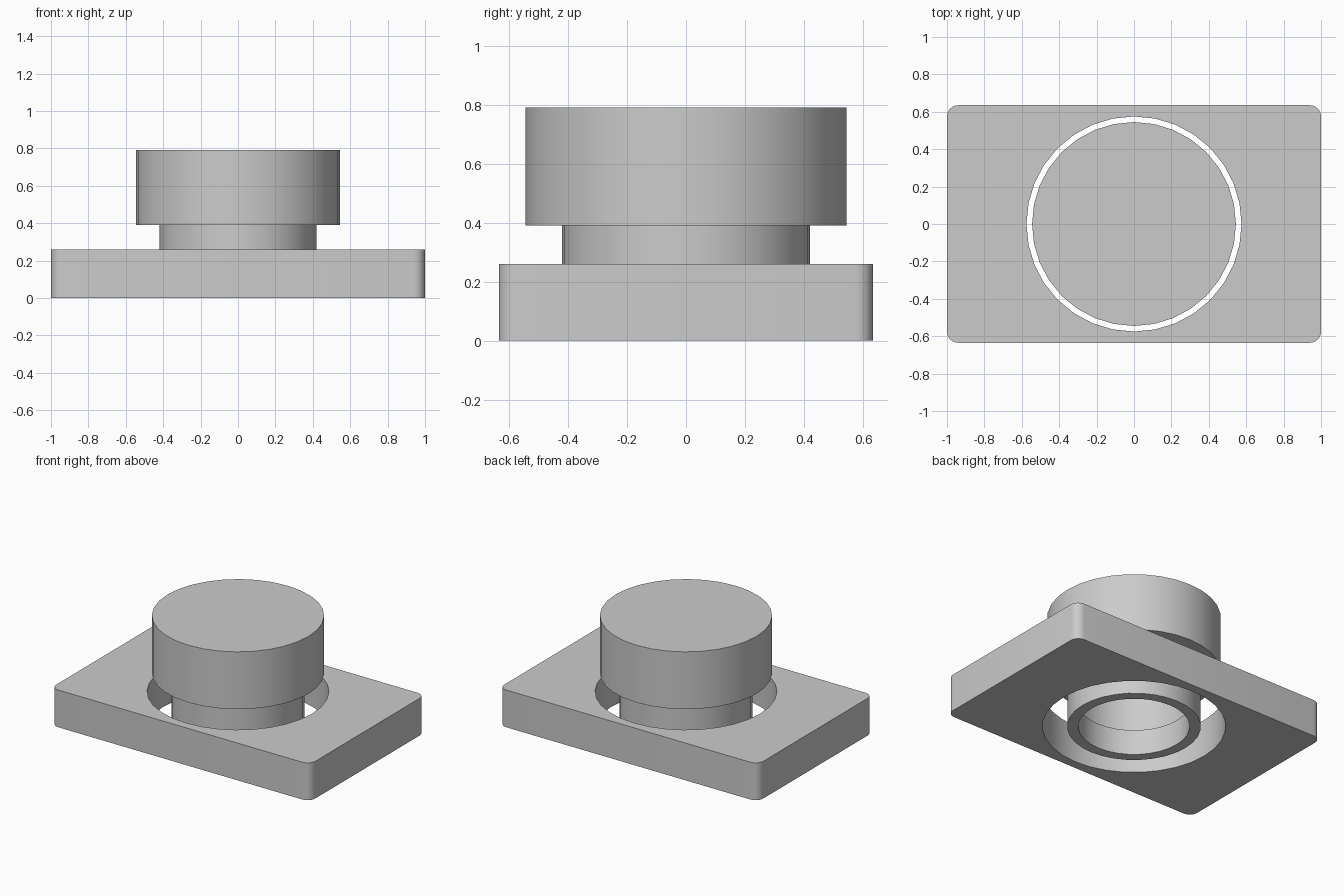
import bpy, bmesh, math

cube = bpy.data.objects.get("Cube")
if cube:
    bpy.data.objects.remove(cube)

SIDES = 32
grey = bpy.data.materials.new("mid grey")
grey.use_nodes = True
colour = (0.6, 0.6, 0.6, 1)
grey.diffuse_color = colour
grey.node_tree.nodes["Principled BSDF"].inputs["Base Color"].default_value = colour


def finish(name, bm):
    """Turn a bmesh into a grey object with smooth curves and sharp edges."""
    bmesh.ops.recalc_face_normals(bm, faces=bm.faces)
    mesh = bpy.data.meshes.new(name)
    bm.to_mesh(mesh)
    bm.free()
    obj = bpy.data.objects.new(name, mesh)
    bpy.context.collection.objects.link(obj)
    mesh.materials.append(grey)
    bpy.ops.object.select_all(action='DESELECT')
    obj.select_set(True)
    bpy.context.view_layer.objects.active = obj
    bpy.ops.object.shade_smooth_by_angle(angle=math.radians(30))
    return obj


def lathe(name, profile):
    """Spin a (radius, height) profile about the z axis."""
    bm = bmesh.new()
    verts = [bm.verts.new((0, r, z)) for r, z in profile]
    edges = [bm.edges.new(pair) for pair in zip(verts, verts[1:])]
    bmesh.ops.spin(bm, geom=verts + edges, axis=(0, 0, 1), cent=(0, 0, 0),
                   angle=math.tau, steps=SIDES, use_duplicate=False)
    bmesh.ops.remove_doubles(bm, verts=bm.verts, dist=0.0005)
    return finish(name, bm)


def base_plate(half_x, half_y, height, corner, hole):
    """Rounded rectangular slab with a round hole through it."""
    bm = bmesh.new()
    outline = []
    for quarter, (sx, sy) in enumerate([(1, 1), (-1, 1), (-1, -1), (1, -1)]):
        for step in range(7):
            a = (quarter + step / 6) * math.pi / 2
            outline.append((sx * (half_x - corner) + corner * math.cos(a),
                            sy * (half_y - corner) + corner * math.sin(a)))
    ring = [(hole * math.sin(math.tau * i / SIDES),
             hole * math.cos(math.tau * i / SIDES)) for i in range(SIDES)]
    edges = []
    for loop in (outline, ring):
        verts = [bm.verts.new((x, y, 0)) for x, y in loop]
        edges += [bm.edges.new((verts[i - 1], v)) for i, v in enumerate(verts)]
    bmesh.ops.triangle_fill(bm, use_beauty=True, edges=edges)
    top = bmesh.ops.extrude_face_region(bm, geom=bm.faces[:], use_keep_orig=True)
    bmesh.ops.translate(bm, vec=(0, 0, height),
                        verts=[g for g in top["geom"] if isinstance(g, bmesh.types.BMVert)])
    return finish("base_plate", bm)


base_plate(1.0, 0.635, 0.26, 0.06, 0.575)

# Mushroom button: hollow stem with an inner lip, under a wide flat cap
lathe("button", [
    (0, 0.79), (0.545, 0.79), (0.545, 0.39), (0.42, 0.39), (0.42, 0),
    (0.35, 0), (0.35, 0.175), (0.375, 0.175), (0.375, 0.6), (0, 0.6)])
